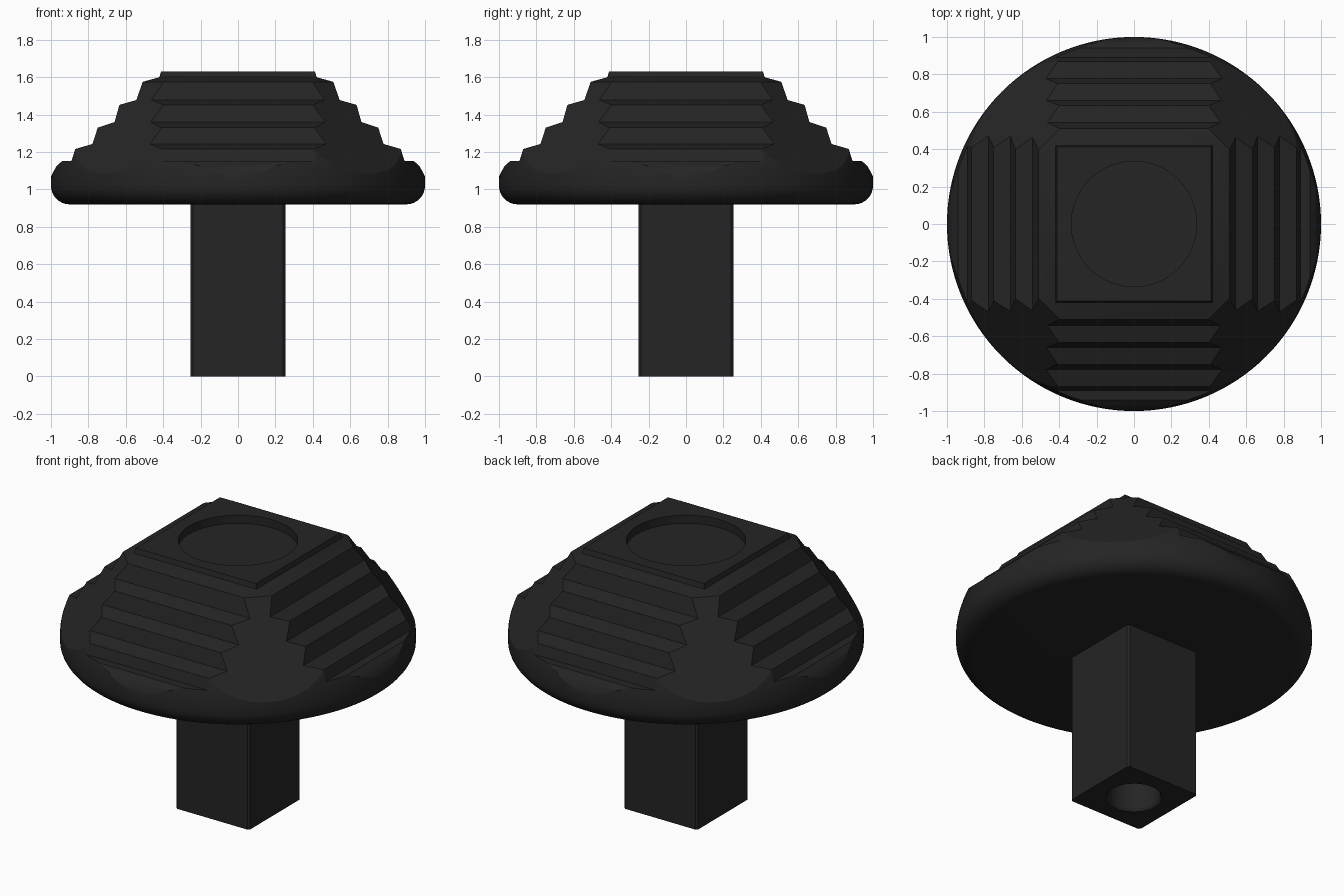
import bpy, bmesh, math

if "Cube" in bpy.data.objects:
    bpy.data.objects.remove(bpy.data.objects["Cube"])

black = bpy.data.materials.new("matte black")
black.diffuse_color = (0.018, 0.018, 0.018, 1)
black.use_nodes = True
black.node_tree.nodes["Principled BSDF"].inputs["Base Color"].default_value = black.diffuse_color


def make_object(name, bm):
    bmesh.ops.remove_doubles(bm, verts=bm.verts, dist=1e-5)
    bmesh.ops.recalc_face_normals(bm, faces=bm.faces)
    mesh = bpy.data.meshes.new(name)
    bm.to_mesh(mesh)
    bm.free()
    mesh.materials.append(black)
    obj = bpy.data.objects.new(name, mesh)
    bpy.context.collection.objects.link(obj)
    return obj


def loft(name, rings):
    """Skin a stack of equal-length point rings and cap both ends."""
    bm = bmesh.new()
    loops = [[bm.verts.new(p) for p in ring] for ring in rings]
    n = len(loops[0])
    for a, b in zip(loops, loops[1:]):
        for i in range(n):
            j = (i + 1) % n
            bm.faces.new((a[i], a[j], b[j], b[i]))
    bm.faces.new(loops[0][::-1])
    bm.faces.new(loops[-1])
    return make_object(name, bm)


def lathe(name, profile, n):
    return loft(name, [[(r * math.cos(2 * math.pi * i / n), r * math.sin(2 * math.pi * i / n), z)
                        for i in range(n)] for r, z in profile])


def octagon(s, t, z):
    """Square of half-width s whose flat sides have half-length t."""
    return [(s, -t, z), (s, t, z), (t, s, z), (-t, s, z),
            (-s, t, z), (-s, -t, z), (-t, -s, z), (t, -s, z)]


def boolean(obj, tool, op):
    mod = obj.modifiers.new(op, 'BOOLEAN')
    mod.operation, mod.solver, mod.object = op, 'EXACT', tool
    bpy.context.view_layer.objects.active = obj
    bpy.ops.object.modifier_apply(modifier=mod.name)
    bpy.data.objects.remove(tool)


def shade(obj, degrees):
    bpy.ops.object.select_all(action='DESELECT')
    obj.select_set(True)
    bpy.context.view_layer.objects.active = obj
    bpy.ops.object.shade_smooth_by_angle(angle=math.radians(degrees))


# Cap: stepped four-sided body with sloped flat corners
steps = [(1.01, 0.90), (1.01, 1.04), (0.995, 1.08), (0.97, 1.125), (0.94, 1.152),
         (0.89, 1.153), (0.87, 1.216), (0.778, 1.243), (0.75, 1.33), (0.66, 1.36),
         (0.634, 1.452), (0.543, 1.478), (0.51, 1.575), (0.42, 1.60), (0.412, 1.63)]
rings = []
for s, z in steps:
    t = min(s, 0.85 + 1.03 * (1.63 - z) - s)
    rings.append(octagon(s, t, z))
cap = loft("cap", rings)

# Round outline with a rolled lower rim
rim = [(0.9 + 0.1 * math.sin(a), 1.02 - 0.1 * math.cos(a))
       for a in [math.pi / 2 * i / 8 for i in range(9)]]
rim += [(1.0, 1.05), (0.997, 1.09), (0.99, 1.13), (0.975, 1.18), (0.95, 1.24), (0.95, 1.8)]
boolean(cap, lathe("round_outline", rim, 128), 'INTERSECT')

# Shallow round recess in the top
boolean(cap, lathe("recess_cutter", [(0.335, 1.58), (0.335, 1.8)], 96), 'DIFFERENCE')
shade(cap, 20)

# Square stem with softened vertical edges and a round socket underneath
h, c = 0.253, 0.012
stem = loft("stem", [octagon(h, h - c, 0), octagon(h, h - c, 0.94)])
boolean(stem, lathe("socket_cutter", [(0.158, -0.1), (0.158, 0.0), (0.148, 0.015), (0.148, 0.5)], 64),
        'DIFFERENCE')
shade(stem, 30)
